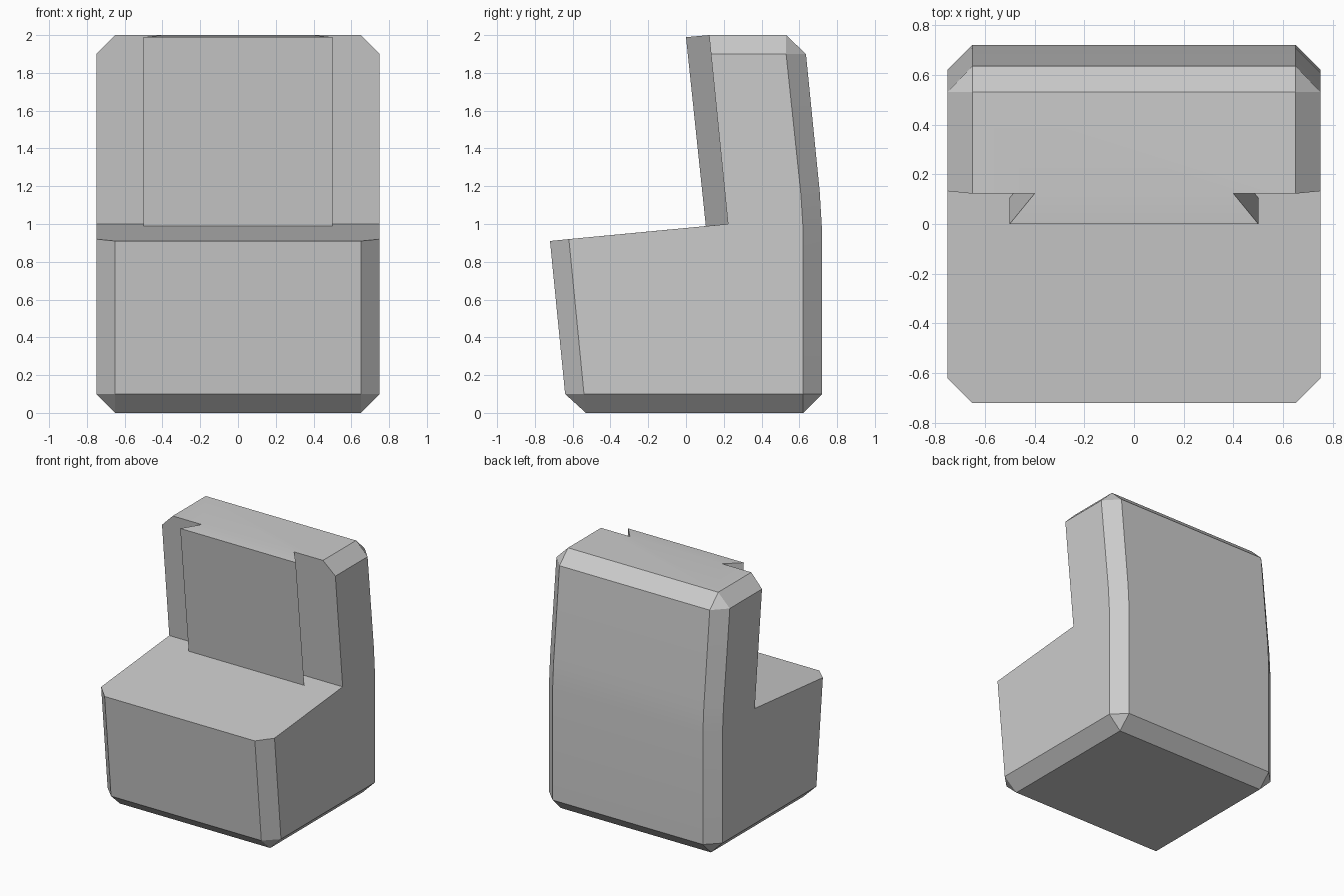
import bpy, bmesh

if "Cube" in bpy.data.objects:
    bpy.data.objects.remove(bpy.data.objects["Cube"])

bm = bmesh.new()

# Corner points of the right half: outer profile at x = W, side panel at x = S
W, S, PAD, NECK = 0.65, 0.75, 0.50, 0.40
points = {
    # outer profile running round the chair
    "floor_front": (W, -0.53, 0.0), "floor_back": (W, 0.62, 0.0),
    "back_low": (W, 0.72, 0.1), "back_mid": (W, 0.72, 0.97),
    "back_bend": (W, 0.708, 1.17), "back_high": (W, 0.635, 1.9),
    "top_back": (W, 0.53, 2.0), "top_front": (W, 0.122, 2.0),
    "seat_lip": (W, -0.72, 0.91), "front_low": (W, -0.64, 0.1),
    # flat side panel
    "s_front_low": (S, -0.54, 0.1), "s_back_low": (S, 0.62, 0.1),
    "s_back_mid": (S, 0.62, 0.97), "s_back_bend": (S, 0.608, 1.16),
    "s_back_high": (S, 0.53, 1.9), "s_top_front": (S, 0.132, 1.9),
    "s_crease": (S, 0.222, 1.0), "s_seat_lip": (S, -0.62, 0.92),
    # backrest pad with undercut sides
    "neck_low": (NECK, 0.222, 1.0), "neck_high": (NECK, 0.122, 2.0),
    "pad_low": (PAD, 0.105, 0.989), "pad_high": (PAD, 0.0, 1.989),
}
right = {k: bm.verts.new(p) for k, p in points.items()}
left = {k: bm.verts.new((-x, y, z)) for k, (x, y, z) in points.items()}


def span(*keys):
    """Face crossing the middle, from the right-hand chain of points."""
    bm.faces.new([right[k] for k in keys] + [left[k] for k in reversed(keys)])


def pair(*keys):
    """The same face on both sides."""
    bm.faces.new([right[k] for k in keys])
    bm.faces.new([left[k] for k in reversed(keys)])


# Floor, rear and top bands
loop = ["front_low", "floor_front", "floor_back", "back_low", "back_mid",
        "back_bend", "back_high", "top_back"]
for a, b in zip(loop, loop[1:]):
    span(a, b)
span("top_back", "top_front", "neck_high")
span("front_low", "seat_lip")

# Seat surface, notched round the foot of the pad
span("seat_lip", "s_seat_lip", "s_crease", "neck_low", "pad_low")

# Backrest front strips and pad
pair("s_crease", "s_top_front", "top_front", "neck_high", "neck_low")
pair("neck_low", "neck_high", "pad_high", "pad_low")
span("pad_low", "pad_high")
span("pad_high", "neck_high")

# Side panels
pair("s_front_low", "s_back_low", "s_back_mid", "s_back_bend", "s_back_high",
     "s_top_front", "s_crease", "s_seat_lip")

# Bevelled edges and corners
pair("front_low", "seat_lip", "s_seat_lip", "s_front_low")
pair("floor_front", "floor_back", "s_back_low", "s_front_low")
pair("back_low", "back_mid", "s_back_mid", "s_back_low")
pair("back_mid", "back_bend", "s_back_bend", "s_back_mid")
pair("back_bend", "back_high", "s_back_high", "s_back_bend")
pair("top_back", "top_front", "s_top_front", "s_back_high")
pair("front_low", "floor_front", "s_front_low")
pair("floor_back", "back_low", "s_back_low")
pair("back_high", "top_back", "s_back_high")

bmesh.ops.recalc_face_normals(bm, faces=bm.faces[:])
mesh = bpy.data.meshes.new("armless_seat")
bm.to_mesh(mesh)
bm.free()

grey = bpy.data.materials.new("light grey")
grey.diffuse_color = (0.6, 0.6, 0.6, 1.0)
grey.use_nodes = True
grey.node_tree.nodes["Principled BSDF"].inputs["Base Color"].default_value = grey.diffuse_color
mesh.materials.append(grey)

seat = bpy.data.objects.new("armless_seat", mesh)
bpy.context.collection.objects.link(seat)
bpy.context.view_layer.objects.active = seat
seat.select_set(True)
bpy.ops.object.shade_smooth_by_angle()
